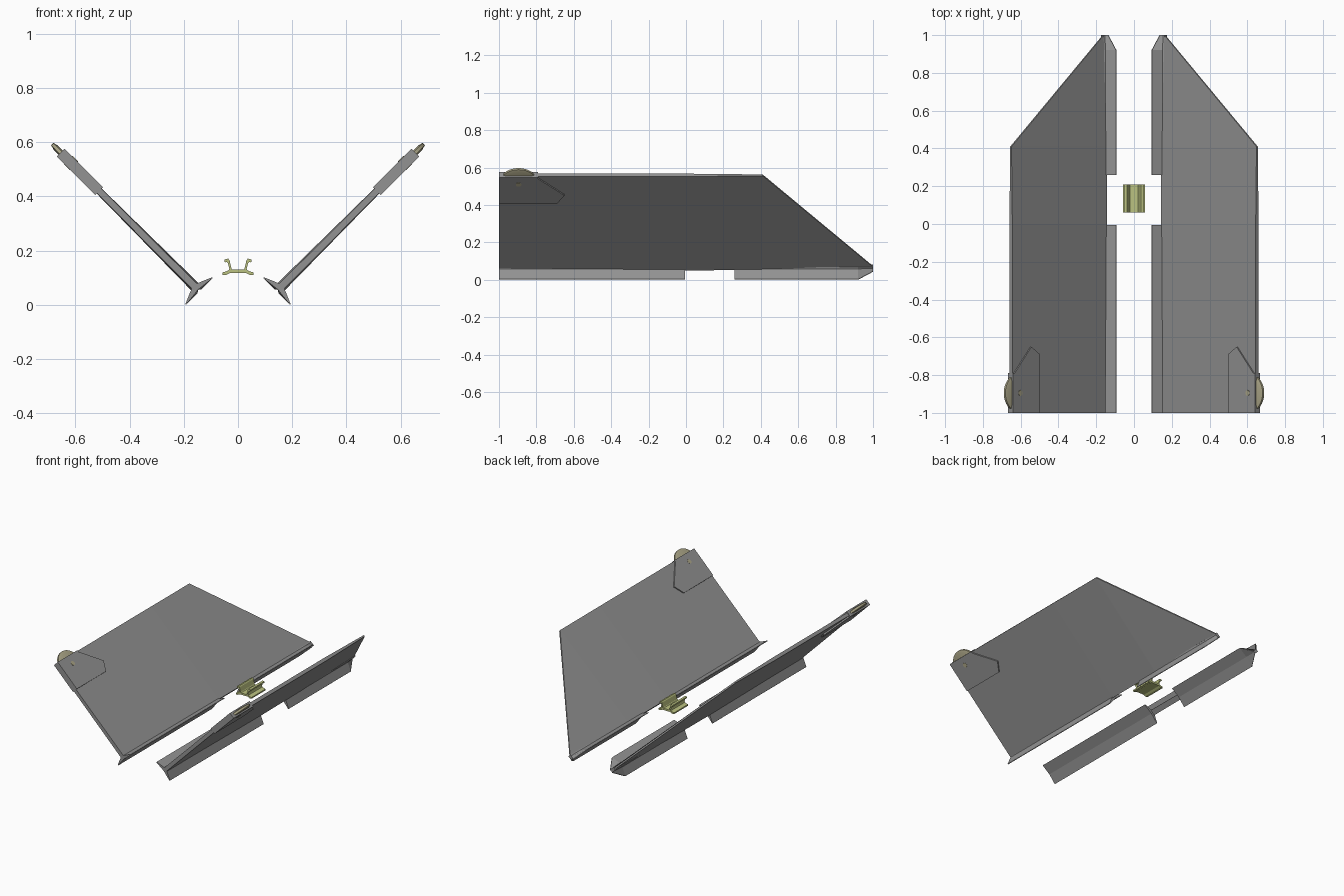
import bpy, bmesh, math
from mathutils import Vector

if "Cube" in bpy.data.objects:
    bpy.data.objects.remove(bpy.data.objects["Cube"])


def material(name, rgb):
    m = bpy.data.materials.new(name)
    m.diffuse_color = (*rgb, 1)
    m.use_nodes = True
    m.node_tree.nodes["Principled BSDF"].inputs["Base Color"].default_value = m.diffuse_color
    return m


GREY = material("panel grey", (0.29, 0.29, 0.29))
TAN = material("wheel tan", (0.42, 0.39, 0.25))
GREEN = material("clip olive green", (0.50, 0.54, 0.22))

# Panel frame: u runs up the 45 degree slope, n points to the inner side
S = math.sqrt(0.5)


def P(u, n, y):
    return Vector((0.142 + (u - n) * S, y, 0.05 + (u + n) * S))


def loft(name, sections, mat, mirror=True):
    """Closed skin through rings of equal point count."""
    bm = bmesh.new()
    rings = [[bm.verts.new(p) for p in s] for s in sections]
    k = len(rings[0])
    for a, b in zip(rings, rings[1:]):
        for i in range(k):
            j = (i + 1) % k
            bm.faces.new((a[i], a[j], b[j], b[i]))
    bm.faces.new(rings[0])
    bm.faces.new(rings[-1])
    bmesh.ops.recalc_face_normals(bm, faces=bm.faces)
    me = bpy.data.meshes.new(name)
    bm.to_mesh(me)
    bm.free()
    me.materials.append(mat)
    ob = bpy.data.objects.new(name, me)
    bpy.context.collection.objects.link(ob)
    if mirror:
        ob.modifiers.new("other side", 'MIRROR')
    return ob


def smooth(ob):
    bpy.ops.object.select_all(action='DESELECT')
    bpy.context.view_layer.objects.active = ob
    ob.select_set(True)
    bpy.ops.object.shade_smooth_by_angle(angle=math.radians(30))


# Side panel, thickest at the middle: (y, top u, half thickness low, high)
stations = [(-1, 0.721, 0.013, 0.011), (0, 0.721, 0.019, 0.011),
            (0.41, 0.721, 0.017, 0.005), (1, 0.03, 0.010, 0.004)]
loft("side_panel", [[P(0.02, -a, y), P(top, -b, y), P(top, b, y), P(0.02, a, y)]
                    for y, top, a, b in stations], GREY)

# Base flanges, front and rear of the notch
half = [(0.0, 0.070), (0.004, 0.070), (0.027, 0.015), (0.036, 0.010)]
flange = half + [(u, -n) for u, n in reversed(half)] + [(0.008, 0)]


def flange_section(y, limit=1):
    return [P(u, max(-limit, min(limit, n)), y) for u, n in flange]


loft("front_flange", [flange_section(-1), flange_section(-0.005)], GREY)
loft("rear_flange", [flange_section(0.26), flange_section(0.92),
                     flange_section(1.0, 0.010)], GREY)

# Thick wheel mount at the upper front corner
mount = [(-1, 0.523), (-0.69, 0.523), (-0.65, 0.587), (-0.79, 0.712),
         (-0.79, 0.724), (-1, 0.724)]
loft("wheel_mount", [[P(u, n, y) for y, u in mount] for n in (-0.02, 0.02)], GREY)


# Wheel and its axle pin
def ring(r, n, k):
    return [P(0.67 + r * math.cos(2 * math.pi * i / k), n,
              -0.895 + r * math.sin(2 * math.pi * i / k)) for i in range(k)]


smooth(loft("guide_wheel", [ring(r, n, 48) for r, n in
            ((0.080, -0.011), (0.098, -0.006), (0.098, 0.006), (0.080, 0.011))], TAN))
smooth(loft("axle_pin", [ring(0.015, n, 24) for n in (-0.022, 0.022)], TAN))

# Centre clip with drooping feet and outward hooks
clip = [(0.030, 0.118), (0.042, 0.111), (0.058, 0.111), (0.058, 0.120),
        (0.044, 0.123), (0.034, 0.128), (0.032, 0.135), (0.038, 0.155),
        (0.041, 0.159), (0.046, 0.157), (0.051, 0.161), (0.049, 0.168),
        (0.036, 0.171), (0.031, 0.164), (0.024, 0.134), (0.020, 0.130)]
outline = clip + [(-x, z) for x, z in reversed(clip)]
loft("centre_clip", [[Vector((x, y, z)) for x, z in outline] for y in (0.06, 0.21)],
     GREEN, mirror=False)
